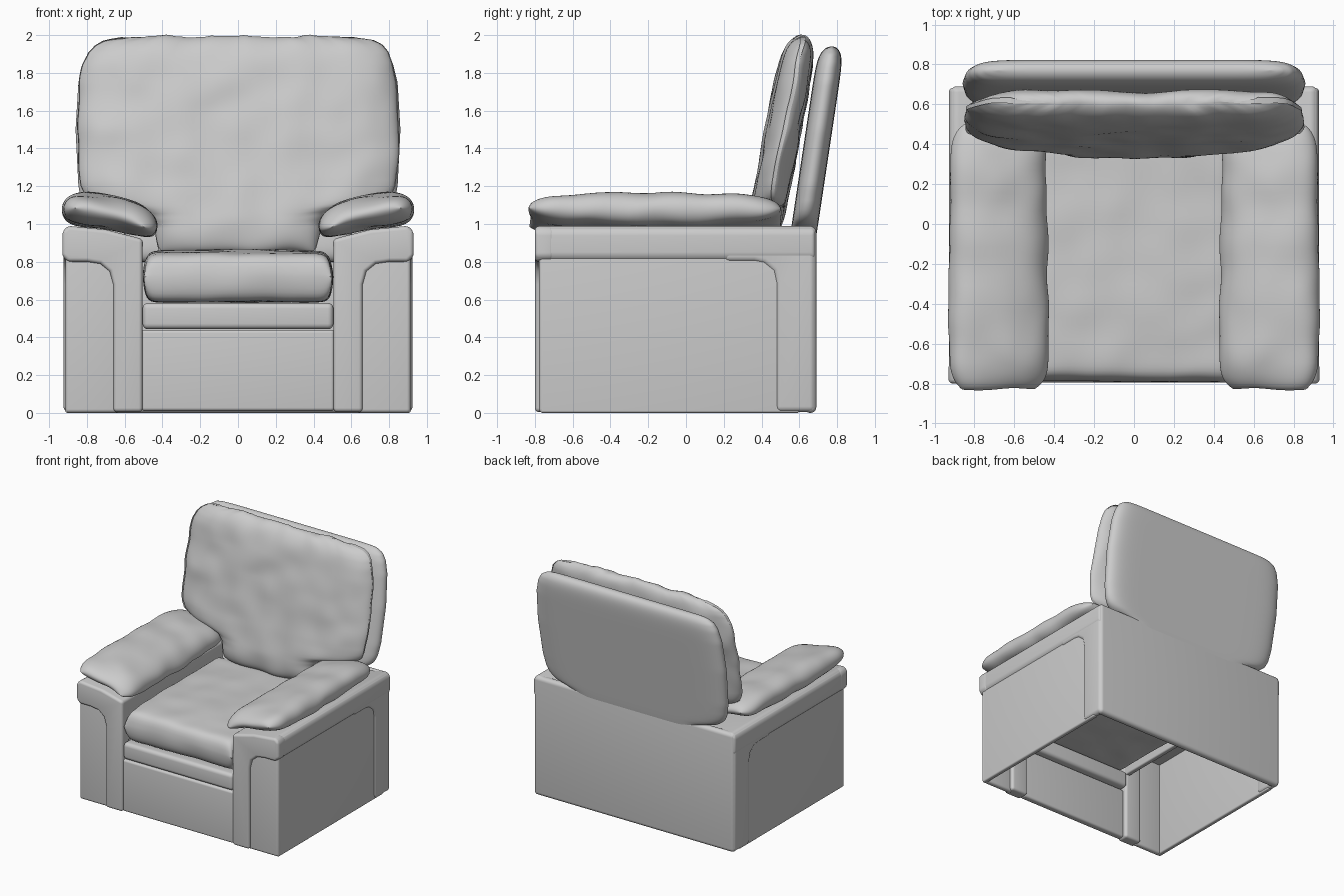
import bpy, bmesh, math
from mathutils import Vector, noise

if "Cube" in bpy.data.objects:
    bpy.data.objects.remove(bpy.data.objects["Cube"])


def finish(name, bm, mirror=False):
    bmesh.ops.recalc_face_normals(bm, faces=bm.faces)
    me = bpy.data.meshes.new(name)
    bm.to_mesh(me)
    bm.free()
    ob = bpy.data.objects.new(name, me)
    bpy.context.collection.objects.link(ob)
    bpy.ops.object.select_all(action='DESELECT')
    ob.select_set(True)
    bpy.context.view_layer.objects.active = ob
    bpy.ops.object.shade_smooth_by_angle(angle=math.radians(45))
    if mirror:
        ob.modifiers.new("Mirror", 'MIRROR').use_mirror_merge = False
    return ob


def prism(name, pts, axis, lo, hi, bevel, mirror=False):
    """Extrude a 2D profile along X (pts = y,z) or Y (pts = x,z) and round its edges."""
    bm = bmesh.new()
    put = (lambda a, b, d: (d, a, b)) if axis == 'X' else (lambda a, b, d: (a, d, b))
    r0 = [bm.verts.new(put(a, b, lo)) for a, b in pts]
    r1 = [bm.verts.new(put(a, b, hi)) for a, b in pts]
    bm.faces.new(r0)
    bm.faces.new(r1)
    n = len(pts)
    for i in range(n):
        j = (i + 1) % n
        bm.faces.new((r0[i], r0[j], r1[j], r1[i]))
    bmesh.ops.recalc_face_normals(bm, faces=bm.faces)
    edges = [e for e in bm.edges if e.calc_face_angle(0) > 0.7]
    bmesh.ops.bevel(bm, geom=edges, offset=bevel, segments=5, profile=0.5,
                    affect='EDGES', clamp_overlap=True)
    return finish(name, bm, mirror)


def box(name, x0, x1, y0, y1, z0, z1, bevel, mirror=False):
    return prism(name, [(x0, z0), (x1, z0), (x1, z1), (x0, z1)], 'Y', y0, y1, bevel, mirror)


def pillow(name, place, thick, n, nu, nv, wob=0.0, mirror=False):
    """Two grids that meet at the rim; place(u, v, h) puts each point in space."""
    bm = bmesh.new()
    for side in (-1, 1):
        rows = []
        for j in range(nv + 1):
            v = math.sin(math.pi * (j / nv - 0.5))
            row = []
            for i in range(nu + 1):
                u = math.sin(math.pi * (i / nu - 0.5))
                h = side * thick * math.sqrt(max(0, (1 - abs(u) ** n) * (1 - abs(v) ** n)))
                p = Vector(place(u, v, h))
                if wob:
                    p += wob * noise.noise_vector(p * 5.5)
                row.append(bm.verts.new(p))
            rows.append(row)
        for a, b in zip(rows, rows[1:]):
            for i in range(nu):
                bm.faces.new((a[i], a[i + 1], b[i + 1], b[i]))
    bmesh.ops.remove_doubles(bm, verts=bm.verts, dist=0.0004)
    return finish(name, bm, mirror)


def width_at(table, z):
    for (z0, w0), (z1, w1) in zip(table, table[1:]):
        if z <= z1:
            return w0 + (w1 - w0) * max(0, (z - z0) / (z1 - z0))
    return table[-1][1]


# Arm frame: front post turning into the arm roll, the roll itself, rear post
arm_top = [(0.90, 0.80), (0.93, 0.83), (0.93, 0.96), (0.90, 0.99), (0.70, 0.97), (0.505, 0.92)]
prism("arm_front_frame",
      [(0.505, 0.005), (0.66, 0.005), (0.66, 0.68), (0.68, 0.75), (0.73, 0.79), (0.80, 0.80)] + arm_top,
      'Y', -0.80, -0.70, 0.03, True)
prism("arm_roll", [(0.507, 0.80)] + [(x - 0.002, z) for x, z in arm_top],
      'Y', -0.797, 0.683, 0.03, True)
prism("arm_rear_frame",
      [(0.685, 0.005), (0.685, 0.97), (0.2, 0.97), (0.2, 0.80), (0.36, 0.80), (0.41, 0.79),
       (0.46, 0.75), (0.475, 0.68), (0.475, 0.005)], 'X', 0.865, 0.924, 0.03, True)

# Hollow body walls
box("side_panel", 0.875, 0.914, -0.77, 0.60, 0.0, 0.86, 0.012, True)
box("arm_front_panel", 0.63, 0.914, -0.778, -0.73, 0.0, 0.84, 0.02, True)
box("arm_inner_wall", 0.507, 0.55, -0.75, 0.64, 0.57, 0.90, 0.012, True)
box("back_panel", -0.92, 0.92, 0.625, 0.69, 0.0, 0.985, 0.03)

# Front footrest
box("footrest_panel", -0.51, 0.51, -0.79, -0.73, 0.01, 0.44, 0.018)
box("front_rail", -0.505, 0.505, -0.795, -0.68, 0.443, 0.582, 0.03)


# Seat cushion, its top sagging towards the front edge
def seat(u, v, h):
    dip = 0.03 * max(0, -v - 0.4) if h > 0 else 0
    crown = 0.01 * (1 - u * u) if h > 0 else 0
    return 0.5 * u, -0.17 + 0.62 * v, 0.72 + h - dip + crown


pillow("seat_cushion", seat, 0.133, 24, 44, 44, 0.008)


# Arm pads, sloping down to the inside
def pad(u, v, h):
    w = 0.245 - 0.07 * abs(v) ** 14
    x = 0.68 + w * u + 0.008 * u * (-v)
    return x, -0.165 + 0.665 * v, 1.062 + 0.045 * u - 0.03 * u * u + h


pillow("arm_pad", pad, 0.088, 5, 32, 44, 0.012, True)

# Back cushion, narrow between the arms and wide above them
cushion_w = [(0.85, 0.41), (1.0, 0.45), (1.06, 0.52), (1.10, 0.72), (1.14, 0.81), (1.2, 0.835),
             (1.5, 0.855), (1.75, 0.84), (1.85, 0.825), (1.91, 0.80), (1.95, 0.76),
             (1.975, 0.71), (1.99, 0.62)]


def back_cushion(u, v, h):
    z = 1.42 + 0.57 * v
    ripple = 0.012 * noise.noise(Vector((u * 9, 0, 3))) * max(0, v) ** 4
    return (width_at(cushion_w, z) * u,
            0.45 + 0.19 * (z - 1.16) + h + 0.03 * u ** 4 * (h < 0),
            z + ripple)


pillow("back_cushion", back_cushion, 0.092, 7, 56, 64, 0.014)

# Back board, with a neck that sinks into the body
board_w = [(0.80, 0.60), (0.96, 0.60), (0.985, 0.66), (1.01, 0.75), (1.05, 0.80), (1.1, 0.825),
           (1.2, 0.845), (1.5, 0.86), (1.75, 0.845), (1.85, 0.82), (1.90, 0.79),
           (1.93, 0.74), (1.94, 0.68)]


def board(u, v, h):
    z = 1.37 + 0.57 * v
    return width_at(board_w, z) * u, 0.63 + 0.15 * (z - 1.0) + h, z


pillow("back_board", board, 0.07, 12, 48, 64)
